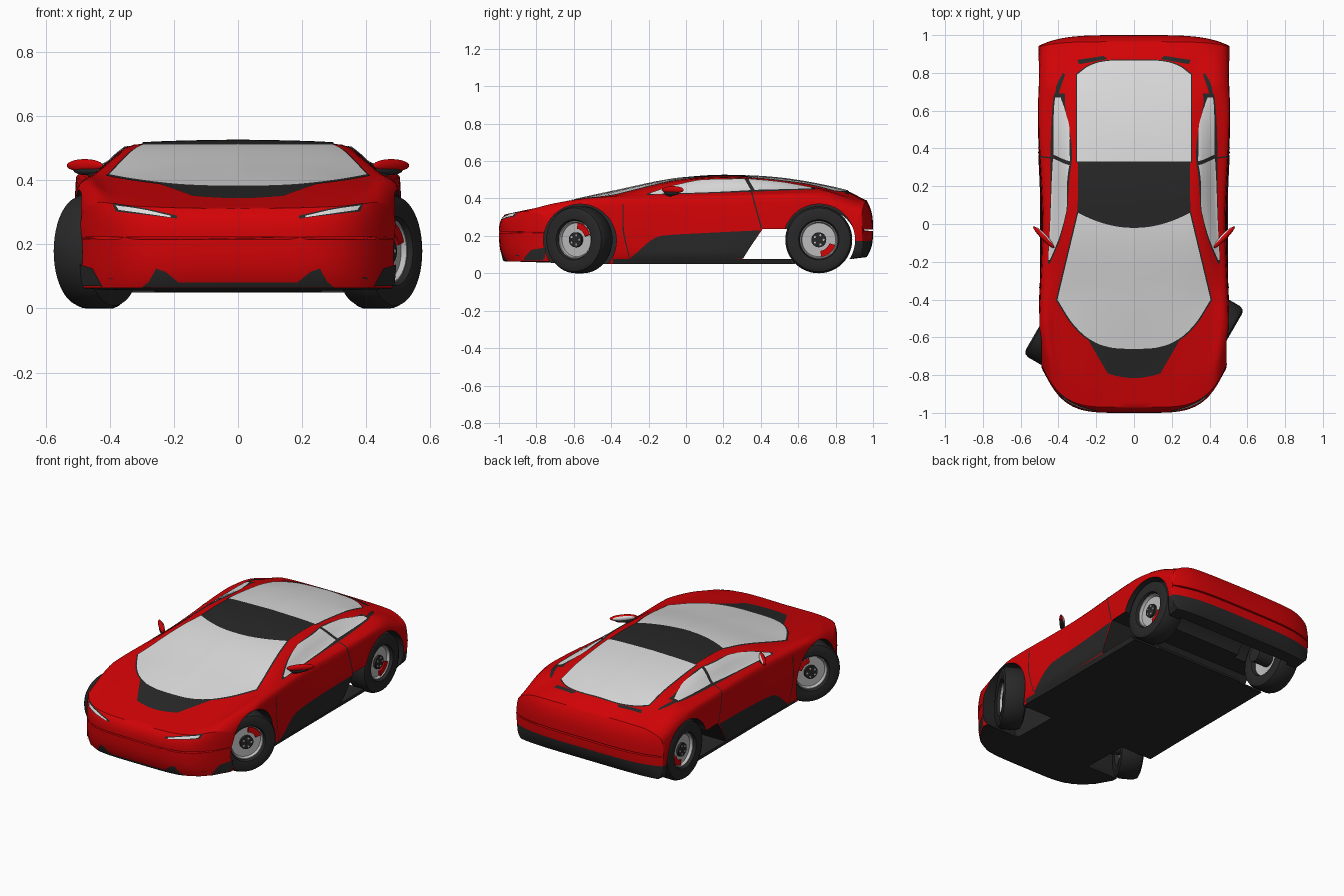
import bpy, bmesh, math
from mathutils import Vector, Matrix
from mathutils.bvhtree import BVHTree

cube = bpy.data.objects.get("Cube")
if cube:
    bpy.data.objects.remove(cube, do_unlink=True)


def material(name, red, green, blue):
    mat = bpy.data.materials.new(name)
    mat.use_nodes = True
    mat.diffuse_color = (red, green, blue, 1)
    mat.node_tree.nodes["Principled BSDF"].inputs["Base Color"].default_value = mat.diffuse_color
    return mat


RED = material("red paint", .65, .001, .002)
BLACK = material("black trim", .021, .021, .021)
GLASS = material("pale glass", .72, .72, .72)
SILVER = material("silver metal", .5, .5, .5)


def smooth(ob, angle):
    bpy.ops.object.select_all(action='DESELECT')
    ob.select_set(True)
    bpy.context.view_layer.objects.active = ob
    bpy.ops.object.shade_smooth_by_angle(angle=math.radians(angle))


def finish(name, bm, *materials):
    mesh = bpy.data.meshes.new(name)
    bm.to_mesh(mesh)
    bm.free()
    for mat in materials:
        mesh.materials.append(mat)
    ob = bpy.data.objects.new(name, mesh)
    bpy.context.collection.objects.link(ob)
    smooth(ob, 40)
    return ob


def curve(keys, position):
    """Smooth interpolation through (position, value) keys without overshoot."""
    last = len(keys) - 1
    rise = [(b[1] - a[1]) / (b[0] - a[0]) for a, b in zip(keys, keys[1:])]

    def slope(i):
        if i in (0, last):
            return rise[min(i, last - 1)]
        before, after = rise[i - 1], rise[i]
        return 2 * before * after / (before + after) if before * after > 0 else 0

    i = max([k for k in range(last) if keys[k][0] <= position], default=0)
    (start, low), (end, high) = keys[i], keys[i + 1]
    span = end - start
    t = min(max((position - start) / span, 0), 1)
    ease = t * t * (3 - 2 * t)
    return low + (high - low) * ease + span * t * (1 - t) * (slope(i) * (1 - t) - slope(i + 1) * t)


def along(points, t):
    t *= len(points) - 1
    return tuple(curve(list(enumerate(values)), t) for values in zip(*points))


def skin(bm, rings, cap=True, loop=True):
    """Join rings of points with quads."""
    verts = [[bm.verts.new(p) for p in ring] for ring in rings]
    count = len(verts[0])
    for a, b in zip(verts, verts[1:]):
        for j in range(count if loop else count - 1):
            k = (j + 1) % count
            bm.faces.new((a[j], a[k], b[k], b[j]))
    if cap:
        bm.faces.new(verts[0])
        bm.faces.new(verts[-1])
    bmesh.ops.recalc_face_normals(bm, faces=bm.faces)


# Body: character lines, each with half-width keys and height keys along y
roof_line = [(-1, .305), (-.8, .345), (-.4, .434), (0, .51), (.2, .522), (.4, .515), (.86, .44), (.96, .39)]
rail_line = ([(-1, .35), (-.7, .4), (-.4, .41), (0, .335), (.2, .325), (.6, .325), (1, .36)],
             [(-1, .315), (-.8, .358), (-.4, .412), (0, .498), (.2, .511), (.6, .478), (.96, .385)])
belt_line = ([(-1, .43), (-.5, .46), (.2, .425), (1, .43)],
             [(-1, .325), (-.75, .38), (-.5, .405), (.2, .437), (.7, .446), (.96, .37)])
shoulder_line = ([(-1, .48), (-.6, .5), (0, .48), (.6, .505), (1, .49)],
                 [(-1, .3), (-.75, .35), (-.5, .38), (.2, .4), (.6, .41), (.96, .33)])
middle_line = ([(-1, .495), (-.6, .507), (0, .49), (.6, .51), (1, .505)], [(-1, .2), (-.6, .25), (1, .25)])
lower_line = ([(-1, .492), (1, .495)], [(-1, .11), (1, .12)])
base_line = ([(-1, .482), (0, .47), (1, .47)], [(-1, .065), (-.4, .05), (.6, .05), (1, .09)])
side_lines = (rail_line, belt_line, shoulder_line, middle_line, lower_line, base_line)


def section(y):
    points = [(curve(width, y), curve(height, y)) for width, height in side_lines]
    top = curve(roof_line, y)
    rail_x, rail_z = points[0]
    base_x, base_z = points[-1]
    points = [(0, top), (rail_x * .55, top - .3 * (top - rail_z))] + points
    half = [along(points, i / 28) for i in range(29)]
    half += [(base_x * (1 - i / 9), base_z) for i in range(1, 10)]
    return half + [(-x, z) for x, z in reversed(half[1:-1])]


def wrap(x, y, z):
    """Round the nose and the tail in plan."""
    front = min(max((-y - .5) / .47, 0), 1)
    rear = min(max((y - .6) / .36, 0), 1)
    return x, y + (.25 * front - .025 * rear) * (abs(x) / .5) ** 5, z


NOSE, TAIL, STEPS = -.97, .965, 70
rings = []
for i in range(STEPS + 1):
    y = NOSE + (TAIL - NOSE) * i / STEPS
    rings.append([wrap(x, y, z) for x, z in section(y)])
# Flattening rings bulge outwards to close both ends
for i in range(1, 11):
    scale = 1 - (i / 10.2) ** 1.6
    for end, middle, bulge in ((NOSE, .22, -.03), (TAIL, .23, .035)):
        ring = [wrap(x, end, middle + (z - middle) * scale) for x, z in section(end)]
        ring = [(x, y + bulge * (1 - scale ** 3) * (1 - (x / .52) ** 4), z) for x, y, z in ring]
        rings.insert(0 if end == NOSE else len(rings), ring)

bm = bmesh.new()
skin(bm, rings)
surface = BVHTree.FromBMesh(bm)
# Black underside, sills and rear valance, split on clean level lines
for height, start, stop in ((.172, .84, 2), (.076, -.4, .6)):
    part = [f for f in bm.faces if start < f.calc_center_median().y < stop]
    geom = part + list({e for f in part for e in f.edges}) + list({v for f in part for v in f.verts})
    bmesh.ops.bisect_plane(bm, geom=geom, plane_co=(0, 0, height), plane_no=(0, 0, 1))
    for face in bm.faces:
        centre = face.calc_center_median()
        if (start < centre.y < stop and centre.z < height) or face.normal.z < -.8:
            face.material_index = 1
body = finish("body_shell", bm, RED, BLACK)


# Wheel wells and the open side ducts
def cutter(outline, inner, outer):
    bm = bmesh.new()
    skin(bm, [[(x, y, z) for y, z in outline] for x in (inner, outer)])
    return finish("cutter", bm, BLACK)


def circle(y, z, radius, count=48):
    turns = [i * math.tau / count for i in range(count)]
    return [(y + radius * math.cos(a), z + radius * math.sin(a)) for a in turns]


cutters = [cutter(circle(.73, .16, .183), -.4, .4)]
for side in (-1, 1):
    cutters.append(cutter(circle(-.567, .175, .195), side * .26, side * .8))
    cutters.append(cutter(circle(.712, .178, .192), side * .3, side * .8))
cutters.append(cutter([(.3, .077), (.41, .237), (.6, .237), (.6, .077)], -.81, .81))
for tool in cutters:
    tool.hide_render = True
    cut = body.modifiers.new("cut", 'BOOLEAN')
    cut.object, cut.operation, cut.solver = tool, 'DIFFERENCE', 'EXACT'
    cut.material_mode = 'TRANSFER'
mesh = bpy.data.meshes.new_from_object(body.evaluated_get(bpy.context.evaluated_depsgraph_get()))
body.modifiers.clear()
body.data = mesh
for tool in cutters:
    bpy.data.objects.remove(tool, do_unlink=True)
smooth(body, 35)


def panel(name, a, b, view, mat, lift=.004, side=1, grow=1.0, columns=36, rows=14):
    """Thin plate between two outlines, laid onto the body surface."""
    points = a + b
    middle = sum((Vector(p) for p in points), Vector((0, 0))) / len(points)
    grid = []
    for j in range(rows + 1):
        row = []
        for i in range(columns + 1):
            flat = Vector(along(a, i / columns)).lerp(Vector(along(b, i / columns)), j / rows)
            u, v = middle + (flat - middle) * grow
            origin, ray = {"top": (Vector((side * u, v, 2)), Vector((0, 0, -1))),
                           "side": (Vector((2 * side, u, v)), Vector((-side, 0, 0))),
                           "front": (Vector((side * u, -3, v)), Vector((0, 1, 0)))}[view]
            hit, normal, _, _ = surface.ray_cast(origin, ray)
            if hit is None:
                hit, normal, _, _ = surface.find_nearest(origin + ray * 2)
            row.append(hit + normal * lift)
        grid.append(row)
    bm = bmesh.new()
    skin(bm, grid, cap=False, loop=False)
    if sum(face.normal.dot(ray) for face in bm.faces) > 0:
        bmesh.ops.reverse_faces(bm, faces=bm.faces)
    finish(name, bm, mat)


def arc(width, ends, middle, power=2):
    """Symmetric edge that bows from its ends to its middle."""
    steps = [i / 5 for i in range(-5, 6)]
    return [(width * s, middle + (ends - middle) * abs(s) ** power) for s in steps]


SIDES = ((1, "left_"), (-1, "right_"))


def pair(name, a, b, view, mat, lift=.004):
    for side, word in SIDES:
        panel(word + name, a, b, view, mat, lift, side)


# Centre panels
panel("hood_cowl", arc(.25, -.6, -.64), arc(.14, -.79, -.815), "top", BLACK, .002)
for name, front, back in (("windscreen", arc(.405, -.4, -.66, 3), arc(.295, .06, -.02)),
                          ("rear_window", arc(.3, .33, .33), arc(.3, .79, .865, 4))):
    panel(name + "_trim", front, back, "top", BLACK, .003, grow=1.02)
    panel(name, front, back, "top", GLASS, .006)
panel("roof_panel", arc(.298, .057, -.023), arc(.295, .331, .331), "top", BLACK, .005)
panel("front_lip", arc(.28, .082, .082), arc(.3, .067, .067), "front", BLACK)

# Side windows, skirts and door seams
pair("window_surround", [(-.21, .423), (-.05, .473), (.12, .5), (.32, .505), (.69, .457)],
     [(-.21, .417), (.15, .427), (.69, .447)], "side", BLACK, .002)
pair("door_window", [(-.19, .425), (-.05, .47), (.1, .497), (.312, .502)],
     [(-.19, .419), (.15, .43), (.347, .44)], "side", GLASS, .005)
pair("quarter_window", [(.332, .502), (.5, .486), (.67, .456)], [(.367, .442), (.67, .449)], "side", GLASS, .005)
pair("side_skirt", [(-.29, .09), (-.13, .2), (.1, .215), (.4, .23)], [(-.3, .07), (.305, .08)], "side", BLACK)
pair("door_front_gap", [(-.34, .37), (-.34, .25), (-.305, .08)], [(-.333, .37), (-.333, .25), (-.3, .08)],
     "side", BLACK, .002)
pair("door_rear_gap", [(.345, .44), (.4, .24)], [(.353, .44), (.407, .24)], "side", BLACK, .002)

# Lamps and vents
pair("headlight_trim", [(.39, .327), (.3, .313), (.19, .289)], [(.38, .302), (.19, .28)], "front", BLACK, .002)
pair("headlight", [(.38, .32), (.3, .308), (.21, .288)], [(.37, .306), (.21, .283)], "front", GLASS)
pair("corner_vent", [(.49, .137), (.45, .125)], [(.485, .07), (.42, .07)], "front", BLACK)
pair("bumper_vent", [(.255, .125), (.225, .115)], [(.285, .07), (.17, .07)], "front", BLACK)
pair("pillar_vent", [(.365, .79), (.395, .7), (.415, .62)], [(.375, .8), (.412, .72), (.42, .62)], "top", BLACK)
pair("tail_vent", [(.14, .872), (.29, .845)], [(.16, .888), (.3, .868)], "top", BLACK)


# Wheels: turned profiles of (radius, offset outwards)
def lathe(name, profile, mat, place, start=0, sweep=math.tau, count=48):
    full = sweep == math.tau
    angles = [start + sweep * i / count for i in range(count + 1)]
    bm = bmesh.new()
    skin(bm, [[(x, r * math.cos(a), r * math.sin(a)) for r, x in profile] for a in angles], cap=not full)
    bmesh.ops.remove_doubles(bm, verts=bm.verts, dist=.0001)
    bm.transform(place)
    bmesh.ops.recalc_face_normals(bm, faces=bm.faces)
    finish(name, bm, mat)


def block(inner, outer, back, front):
    return [(inner, front), (outer, front), (outer, back), (inner, back)]


tyre_half = [(.1, .045), (.108, .062), (.15, .069), (.17, .06), (.179, .04)]
tyre = tyre_half + [(r, -x) for r, x in reversed(tyre_half)]
rim = [(0, .03), (.09, .03), (.096, .046), (.103, .046), (.103, -.04), (0, -.02)]
for side, word in SIDES:
    for end, x, y, steer, grip in (("front_", .438, -.57, -30, 50), ("rear_", .43, .71, 0, -50)):
        place = (Matrix.Translation((side * x, y, .179)) @ Matrix.Rotation(math.radians(steer), 4, 'Z')
                 @ Matrix.Scale(side, 4, (1, 0, 0)))
        tag = word + end
        lathe(tag + "tyre", tyre, BLACK, place)
        lathe(tag + "rim", rim, SILVER, place)
        lathe(tag + "hub", block(0, .04, .03, .044), BLACK, place)
        lathe(tag + "axle", block(0, .045, -.13, -.02), BLACK, place)
        lathe(tag + "caliper", block(.06, .092, .03, .041), RED, place,
              math.radians(grip - 32), math.radians(64), 12)
        for y_bolt, z_bolt in circle(0, 0, .026, 5):
            lathe(tag + "bolt", block(0, .006, .04, .047), SILVER,
                  place @ Matrix.Translation((0, y_bolt, z_bolt)), count=8)

# Door mirrors: swept-back pods with pale rear glass and a dark lower half on a short stalk
for side, word in SIDES:
    for name, mat, size, (x, y, z) in (("mirror_cap", RED, (.08, .014, .02), (.478, -.07, .446)),
                                       ("mirror_glass", GLASS, (.066, .012, .015), (.474, -.066, .446)),
                                       ("mirror_base", BLACK, (.06, .013, .014), (.47, -.078, .43)),
                                       ("mirror_stalk", BLACK, (.035, .012, .012), (.445, -.1, .418))):
        bm = bmesh.new()
        bmesh.ops.create_uvsphere(bm, u_segments=24, v_segments=12, radius=1)
        bm.transform(Matrix.Translation((side * x, y, z)) @ Matrix.Rotation(side * math.radians(46), 4, 'Z')
                     @ Matrix.Diagonal((*size, 1)))
        finish(word + name, bm, mat)
